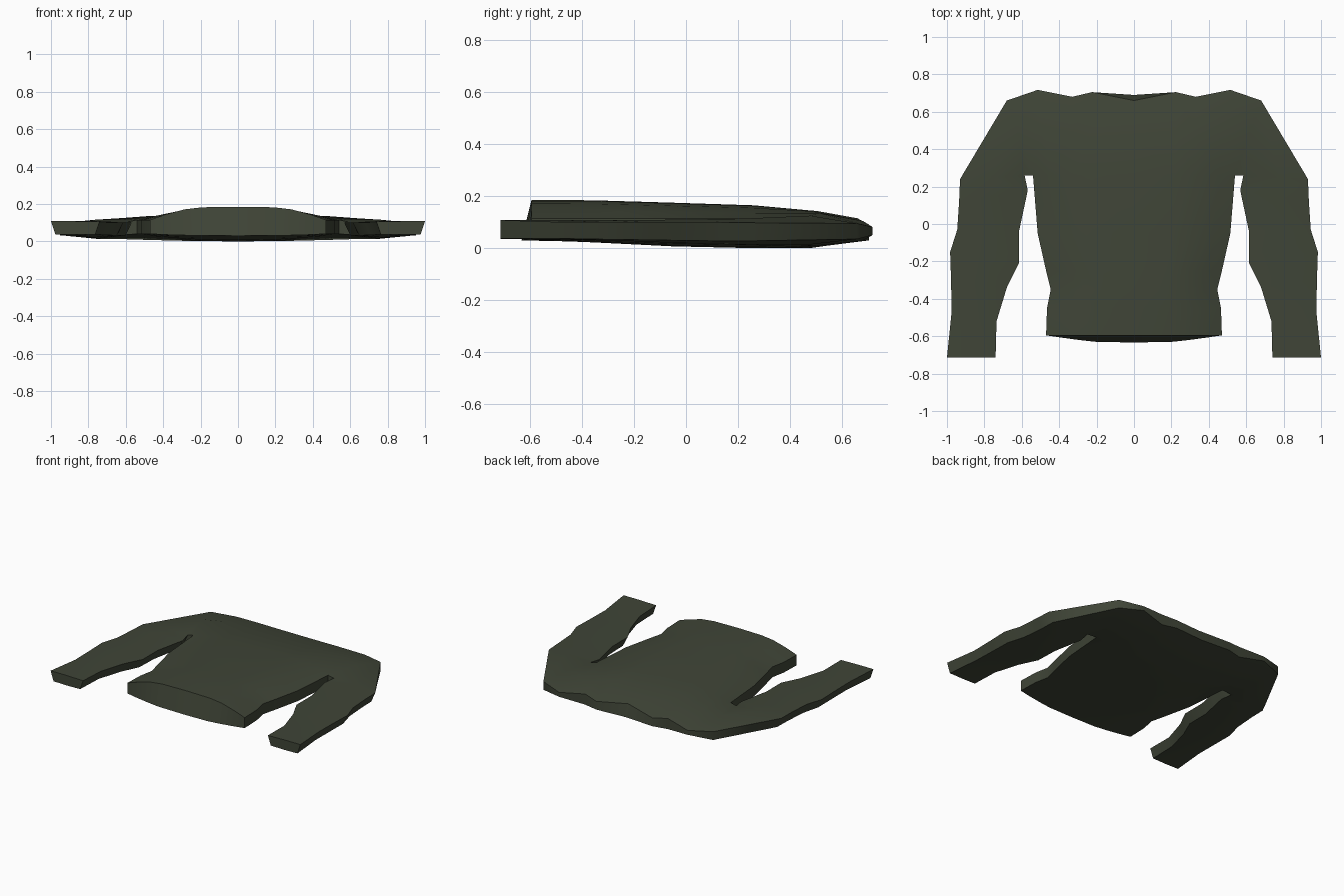
import bpy, bmesh

if "Cube" in bpy.data.objects:
    bpy.data.objects.remove(bpy.data.objects["Cube"])

fabric = bpy.data.materials.new("dark olive fabric")
fabric.diffuse_color = (0.05, 0.059, 0.038, 1)
fabric.use_nodes = True
fabric.node_tree.nodes["Principled BSDF"].inputs["Base Color"].default_value = fabric.diffuse_color

bm = bmesh.new()
EDGE_TOP, EDGE_BOT = 0.115, 0.04          # side seam heights of the torso
COLS = [0, 0.41, 0.61, 0.83, 1]           # columns as fractions of half width


def torso_z(i, top, bot):
    """Top and bottom height of torso column i."""
    return (top - (top - EDGE_TOP) * (0, 0.04, 0.2, 0.6, 1)[i],
            bot + (EDGE_BOT - bot) * (0, 0.1, 0.3, 0.6, 1)[i])


def sheet(rows):
    """Skin a grid of points."""
    grid = [[bm.verts.new(p) for p in row] for row in rows]
    for a, b in zip(grid, grid[1:]):
        for k in range(len(a) - 1):
            bm.faces.new((a[k], a[k + 1], b[k + 1], b[k]))


# Torso: rows of (y, half width, top z, bottom z) from hem to chest
torso = [(-0.595, 0.47, 0.185, 0.03), (-0.45, 0.465, 0.185, 0.026),
         (-0.35, 0.445, 0.184, 0.022), (-0.25, 0.47, 0.181, 0.017),
         (-0.05, 0.515, 0.175, 0.007), (0.26, 0.54, 0.165, 0.0)]
tops, bots = [], []
for r, (y, w, zt, zb) in enumerate(torso):
    hem = (0.038, 0.036, 0.026, 0.012, 0) if r == 0 else (0,) * 5
    zs = [torso_z(i, zt, zb) for i in range(5)]
    tops.append([(f * w, y, z[0]) for f, z in zip(COLS, zs)])
    bots.append([(f * w, y - h, z[1]) for f, z, h in zip(COLS, zs, hem)])
sheet(tops)
sheet(bots)
sheet([tops[0], bots[0]])                                 # hem
sheet([[r[-1] for r in tops], [r[-1] for r in bots]])     # side seam

# Sleeve and shoulder: inner xy, outer xy, top z (inner, mid, outer), bottom z
sleeve = [
    (0.74, -0.715, 1.0, -0.715, 0.105, 0.108, 0.108, 0.038, 0.036, 0.038),
    (0.735, -0.52, 0.975, -0.47, 0.1, 0.108, 0.1, 0.037, 0.033, 0.037),
    (0.68, -0.34, 0.978, -0.3, 0.1, 0.108, 0.1, 0.034, 0.03, 0.034),
    (0.615, -0.21, 0.983, -0.15, 0.1, 0.108, 0.1, 0.032, 0.026, 0.032),
    (0.615, -0.04, 0.945, -0.03, 0.1, 0.11, 0.1, 0.03, 0.02, 0.03),
    (0.568, 0.18, 0.935, 0.12, 0.1, 0.112, 0.1, 0.032, 0.015, 0.028),
    (0.585, 0.26, 0.93, 0.24, 0.105, 0.115, 0.098, 0.035, 0.014, 0.028)]
# Shoulder sections: outer xy, top z (mid, outer), bottom z (mid, outer)
shoulder = [(0.68, 0.66, 0.125, 0.095, 0.012, 0.035),
            (0.515, 0.717, 0.135, 0.082, 0.008, 0.05),
            (0.33, 0.68, 0.142, 0.105, 0.004, 0.028),
            (0.225, 0.705, 0.143, 0.09, 0.002, 0.03),
            (0, 0.66, 0.145, 0.115, 0.0, 0.03)]
for i, (x, y, mt, ot, mb, ob) in zip((4, 3, 2, 1, 0), shoulder):
    it, ib = torso_z(i, 0.165, 0.0)
    sleeve.append((COLS[i] * 0.54, 0.26, x, y, it, mt, ot, ib, mb, ob))

tops, bots = [], []
for n, (ix, iy, ox, oy, *z) in enumerate(sleeve):
    inset = 0.09 if n < 7 else 0          # underside of the sleeve is narrower
    oyb = 0.69 if ox == 0 else oy         # back of the neck sits higher
    tops.append([(ix + (ox - ix) * t, iy + (oy - iy) * t, zz)
                 for t, zz in zip((0, 0.55, 1), z[:3])])
    bots.append([(ix + (ox - ix) * t, iy + (oyb - iy) * t, zz)
                 for t, zz in zip((inset, 0.5, 1 - inset), z[3:])])
sheet(tops)
sheet(bots)
sheet([tops[0], bots[0]])                                         # cuff
sheet([[r[-1] for r in tops], [r[-1] for r in bots]])             # outer seam, neck
sheet([[r[0] for r in tops[:8]], [r[0] for r in bots[:8]]])       # inner seam

# Mirror to the other side and weld
copy = bmesh.ops.duplicate(bm, geom=bm.verts[:] + bm.edges[:] + bm.faces[:])["geom"]
for v in copy:
    if isinstance(v, bmesh.types.BMVert):
        v.co.x = -v.co.x
bmesh.ops.remove_doubles(bm, verts=bm.verts[:], dist=0.0005)
bmesh.ops.recalc_face_normals(bm, faces=bm.faces[:])

mesh = bpy.data.meshes.new("sweater")
bm.to_mesh(mesh)
bm.free()
mesh.materials.append(fabric)
sweater = bpy.data.objects.new("sweater", mesh)
bpy.context.collection.objects.link(sweater)
bpy.context.view_layer.objects.active = sweater
sweater.select_set(True)
bpy.ops.object.shade_smooth_by_angle(angle=0.9)
